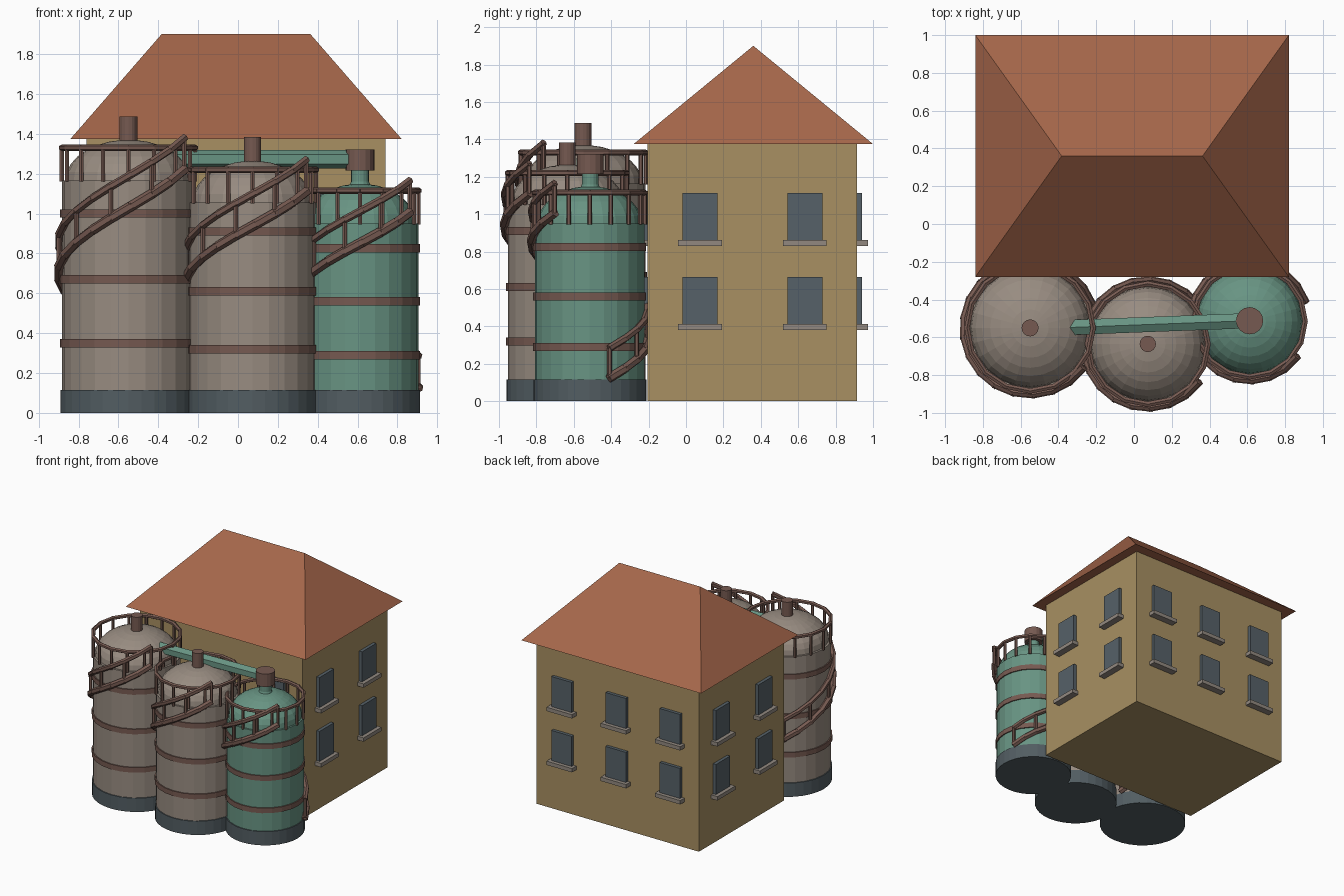
import bpy, bmesh
from math import sin, cos, pi, radians
from mathutils import Vector, Matrix

if "Cube" in bpy.data.objects:
    bpy.data.objects.remove(bpy.data.objects["Cube"])


def material(name, *srgb):
    m = bpy.data.materials.new(name)
    m.use_nodes = True
    col = [(c / 255 / 12.92 if c < 11 else ((c / 255 + 0.055) / 1.055) ** 2.4) for c in srgb] + [1]
    m.diffuse_color = col
    m.node_tree.nodes["Principled BSDF"].inputs["Base Color"].default_value = col
    return m


ROOF = material("terracotta", 165, 102, 74)
WALL = material("ochre plaster", 168, 144, 98)
GLASS = material("slate glass", 86, 97, 104)
STONE = material("sill stone", 146, 137, 128)
GREY = material("warm grey metal", 152, 140, 129)
GREEN = material("green metal", 104, 148, 131)
RUST = material("rusty brown", 118, 90, 81)
BASE = material("dark base", 82, 93, 98)


def finish(name, bm, mat):
    bmesh.ops.recalc_face_normals(bm, faces=bm.faces)
    mesh = bpy.data.meshes.new(name)
    bm.to_mesh(mesh)
    bm.free()
    mesh.materials.append(mat)
    ob = bpy.data.objects.new(name, mesh)
    bpy.context.collection.objects.link(ob)
    return ob


def add_box(bm, center, size):
    bmesh.ops.create_cube(bm, size=1, matrix=Matrix.Translation(center) @ Matrix.Diagonal((*size, 1)))


def add_beam(bm, p, q, r, sides=6, extend=0.0):
    p, q = Vector(p), Vector(q)
    d = q - p
    rot = d.to_track_quat('Z', 'Y').to_matrix().to_4x4()
    bmesh.ops.create_cone(bm, cap_ends=True, segments=sides, radius1=r, radius2=r,
                          depth=d.length + 2 * extend, matrix=Matrix.Translation((p + q) / 2) @ rot)


def lathe(name, x, y, profile, mat, sides=24):
    """Closed solid of revolution from (radius, z) points."""
    bm = bmesh.new()
    rings = [[bm.verts.new((x + r * cos(2 * pi * i / sides), y + r * sin(2 * pi * i / sides), z))
              for i in range(sides)] for r, z in profile]
    for a, b in zip(rings, rings[1:]):
        for i in range(sides):
            j = (i + 1) % sides
            bm.faces.new((a[i], a[j], b[j], b[i]))
    bm.faces.new(rings[0])
    bm.faces.new(rings[-1])
    return finish(name, bm, mat)


# House body
HX, HY, HW, HD, EAVE = -0.01, 0.355, 1.5, 1.12, 1.375
bm = bmesh.new()
add_box(bm, (HX, HY, EAVE / 2), (HW, HD, EAVE))
finish("house_walls", bm, WALL)

# Hipped roof
bm = bmesh.new()
eaves = [bm.verts.new((HX + sx * 0.83, HY + 0.005 + sy * 0.64, EAVE))
         for sx, sy in ((-1, -1), (1, -1), (1, 1), (-1, 1))]
ridge = [bm.verts.new((HX + s * 0.373, HY + 0.005, 1.9)) for s in (-1, 1)]
a, b, c, d = eaves
for f in ((a, b, ridge[1], ridge[0]), (c, d, ridge[0], ridge[1]),
          (b, c, ridge[1]), (d, a, ridge[0]), (a, b, c, d)):
    bm.faces.new(f)
finish("roof", bm, ROOF)

# Windows and sills on all four sides, two storeys
panes, sills = bmesh.new(), bmesh.new()
for z in (0.412, 0.862):
    for side in (-1, 1):
        for off in (-0.5, 0, 0.5):
            y = HY + side * HD / 2
            add_box(panes, (HX + off, y, z + 0.126), (0.187, 0.054, 0.252))
            add_box(sills, (HX + off, y, z - 0.015), (0.235, 0.115, 0.032))
        for off in (-0.28, 0.28):
            x = HX + side * HW / 2
            add_box(panes, (x, HY + off, z + 0.126), (0.054, 0.187, 0.252))
            add_box(sills, (x, HY + off, z - 0.015), (0.115, 0.235, 0.032))
finish("windows", panes, GLASS)
finish("window_sills", sills, STONE)


def silo(name, x, y, r, top, bands, peak, mat):
    """Tank with base, bands, dome, railing and spiral stair."""
    lathe(name + "_base", x, y, [(r, 0), (r, 0.115)], BASE, 32)
    h = peak - top
    dome = [(r * 0.93 * cos(t), top + h * sin(t)) for t in (radians(12 * k) for k in range(8))]
    lathe(name + "_tank", x, y, [(r - 0.007, 0.1), (r - 0.007, top)] + dome + [(0.02, peak)], mat)
    for i, z in enumerate(bands):
        lathe(f"{name}_band_{i + 1}", x, y, [(r + 0.002, z - 0.021), (r + 0.002, z + 0.021)], RUST)

    # Railing around the dome
    bm = bmesh.new()
    n, rr, rail = 16, r - 0.006, top + 0.165

    def at(angle, z, rad):
        return Vector((x + rad * cos(angle), y + rad * sin(angle), z))

    for i in range(n):
        t, u = 2 * pi * i / n, 2 * pi * (i + 1) / n
        add_beam(bm, at(t, rail, rr), at(u, rail, rr), 0.016, 6, 0.004)
        add_beam(bm, at(t, top - 0.005, rr), at(t, rail, rr), 0.012)
    finish(name + "_railing", bm, RUST)

    # Spiral stair: stringer, handrail and posts, descending clockwise
    bm = bmesh.new()
    steps, rs = 18, r + 0.012
    path = [(radians(-37 - 303 * k / steps), top + 0.055 + (0.07 - top) * k / steps)
            for k in range(steps + 1)]
    for (t, z), (u, w) in zip(path, path[1:]):
        add_beam(bm, at(t, z, rs), at(u, w, rs), 0.025, 6, 0.006)
        add_beam(bm, at(t, z + 0.16, rs), at(u, w + 0.16, rs), 0.02, 6, 0.004)
    for t, z in path[::2]:
        add_beam(bm, at(t, z, rs), at(t, z + 0.16, rs), 0.013)
    finish(name + "_spiral_stair", bm, RUST)


silo("large_silo", -0.55, -0.55, 0.34, 1.165, (0.35, 0.67, 1.0), 1.37, GREY)
silo("middle_silo", 0.073, -0.635, 0.325, 1.055, (0.32, 0.61, 0.91), 1.265, GREY)
silo("green_silo", 0.612, -0.515, 0.3, 0.95, (0.29, 0.56, 0.825), 1.15, GREEN)

# Vents on the domes
lathe("large_silo_vent", -0.55, -0.55, [(0.045, 1.34), (0.045, 1.487)], RUST, 16)
lathe("middle_silo_vent", 0.073, -0.635, [(0.043, 1.24), (0.043, 1.383)], RUST, 16)
lathe("green_silo_neck", 0.612, -0.512, [(0.06, 1.12), (0.045, 1.16), (0.045, 1.23)], GREEN, 16)
lathe("green_silo_cap", 0.612, -0.512, [(0.072, 1.215), (0.072, 1.322)], RUST, 16)

# Transfer pipe between the outer silos
bm = bmesh.new()
add_beam(bm, (-0.40, -0.55, 1.272), (0.58, -0.513, 1.272), 0.046)
finish("transfer_pipe", bm, GREEN)
